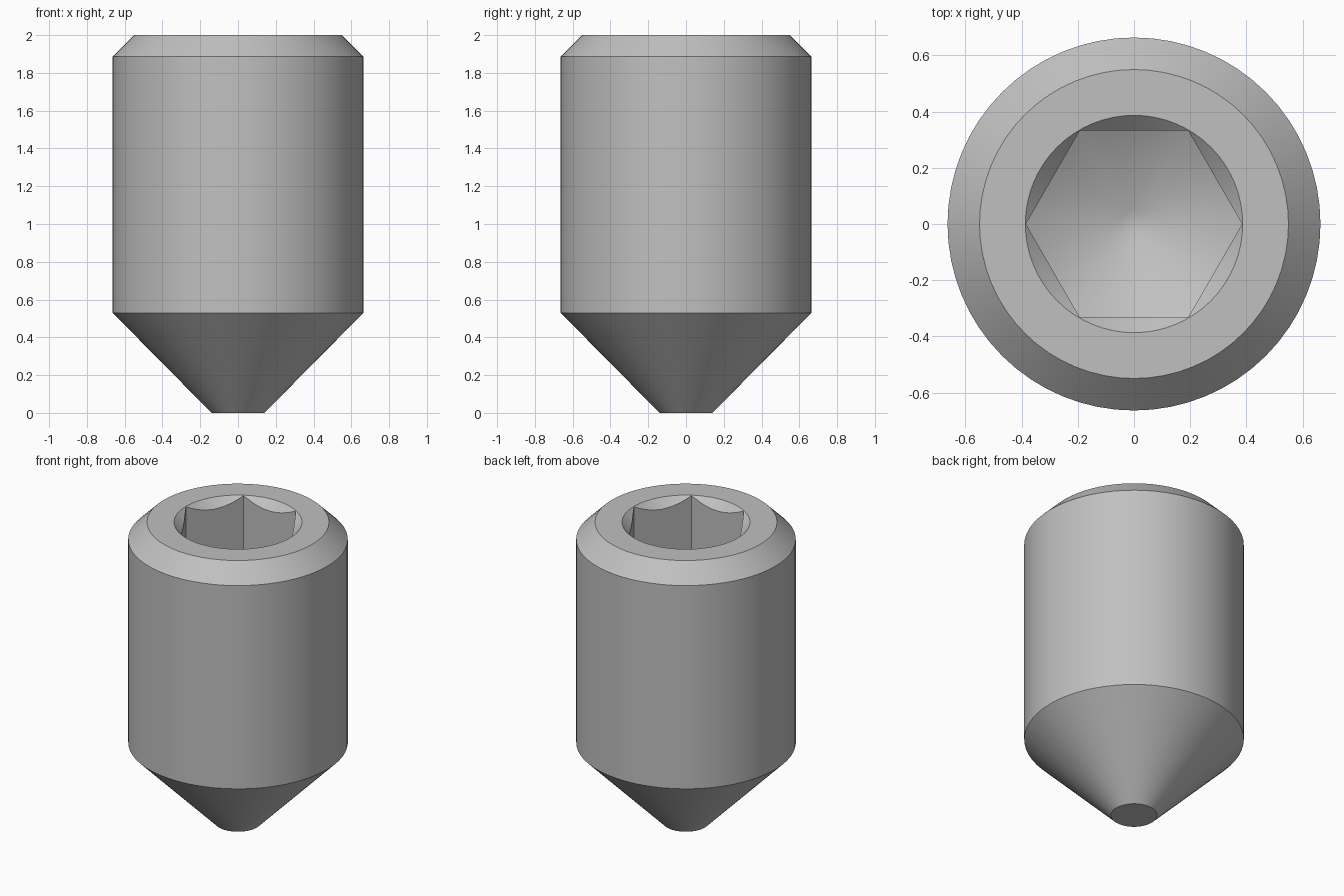
import bpy, bmesh, math

default = bpy.data.objects.get("Cube")
if default:
    bpy.data.objects.remove(default, do_unlink=True)

SEGMENTS = 64
HEX_RADIUS = 0.385

steel = bpy.data.materials.new("grey steel")
steel.use_nodes = True
GREY = (0.53, 0.53, 0.53, 1)
steel.diffuse_color = GREY
steel.node_tree.nodes["Principled BSDF"].inputs["Base Color"].default_value = GREY


def lathe(name, profile, sides=SEGMENTS):
    """Closed solid from (radius, z) rings listed bottom to top."""
    bm = bmesh.new()
    rings = []
    for r, z in profile:
        angles = [math.tau * i / sides for i in range(sides)]
        rings.append([bm.verts.new((r * math.cos(a), r * math.sin(a), z)) for a in angles])
    for low, high in zip(rings, rings[1:]):
        for i in range(sides):
            j = (i + 1) % sides
            bm.faces.new((low[i], low[j], high[j], high[i]))
    bm.faces.new(rings[0][::-1])
    bm.faces.new(rings[-1])
    mesh = bpy.data.meshes.new(name)
    bm.to_mesh(mesh)
    bm.free()
    mesh.materials.append(steel)
    obj = bpy.data.objects.new(name, mesh)
    bpy.context.collection.objects.link(obj)
    return obj


def combine(target, tool, operation):
    """Apply a boolean and discard its tool."""
    mod = target.modifiers.new("cut", 'BOOLEAN')
    mod.operation = operation
    mod.solver = 'EXACT'
    mod.object = tool
    bpy.context.view_layer.objects.active = target
    bpy.ops.object.modifier_apply(modifier=mod.name)
    bpy.data.objects.remove(tool, do_unlink=True)


# Cylindrical body with a chamfered top and a truncated cone point
body = lathe("set_screw_body", [(0.14, 0), (0.664, 0.53), (0.664, 1.886), (0.55, 2)])

# Hexagonal socket ending in a drilled conical floor
socket = lathe("hex_socket_cutter", [(HEX_RADIUS, 0.8), (HEX_RADIUS, 2.1)], sides=6)
drill = lathe("drill_cutter", [(0.05, 0.97), (0.45, 1.2), (0.45, 2.3)])
combine(socket, drill, 'INTERSECT')
combine(body, socket, 'DIFFERENCE')

# Countersunk lead-in around the socket mouth
lead_in = lathe("countersink_cutter", [(0.187, 1.8), (0.487, 2.1)])
combine(body, lead_in, 'DIFFERENCE')

# Smooth round surfaces, crisp edges
bpy.ops.object.select_all(action='DESELECT')
body.select_set(True)
bpy.context.view_layer.objects.active = body
bpy.ops.object.shade_smooth_by_angle(angle=math.radians(38))
